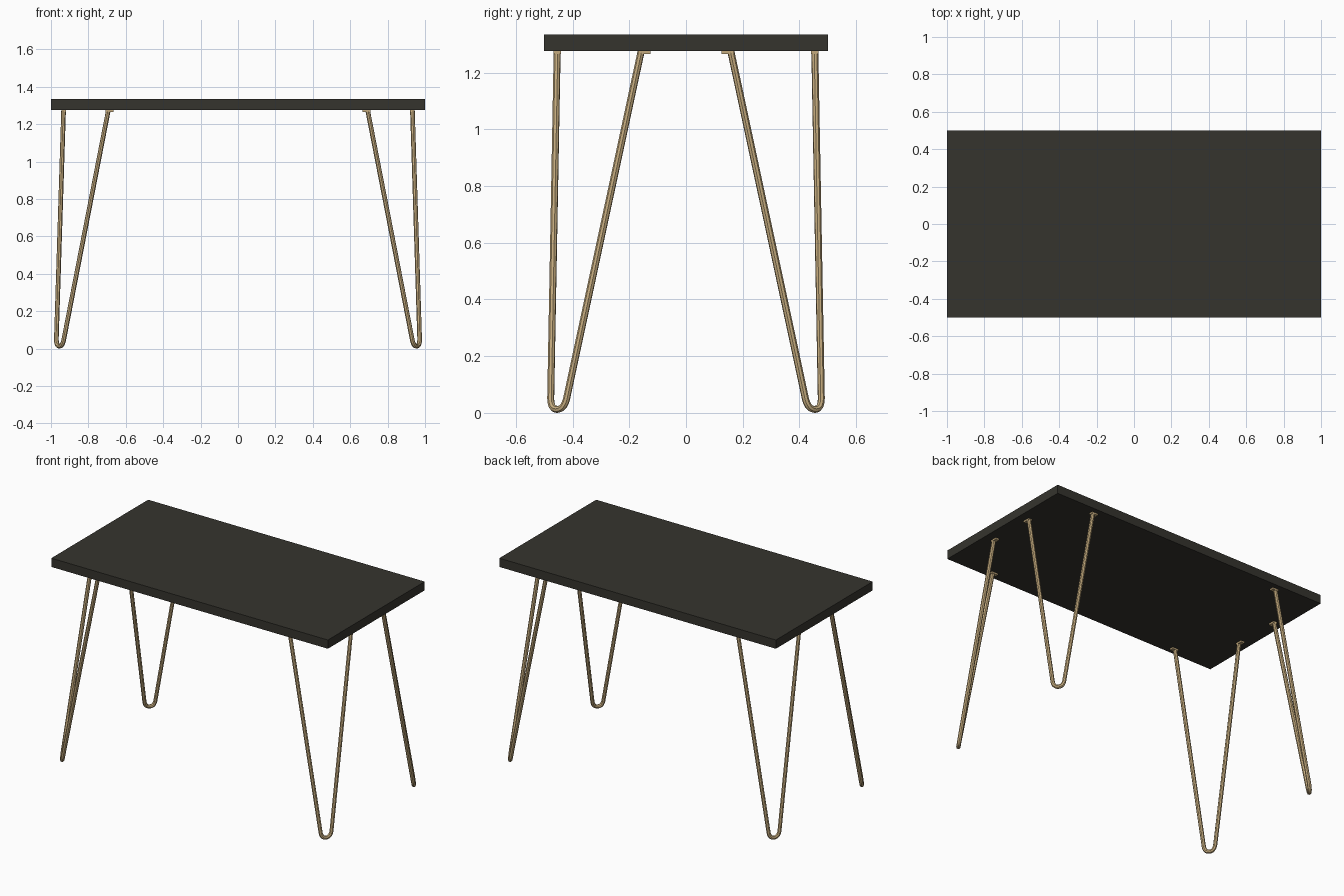
import bpy
from mathutils import Vector

if "Cube" in bpy.data.objects:
    bpy.data.objects.remove(bpy.data.objects["Cube"])


def material(name, rgb):
    m = bpy.data.materials.new(name)
    m.diffuse_color = (*rgb, 1)
    m.use_nodes = True
    m.node_tree.nodes["Principled BSDF"].inputs["Base Color"].default_value = m.diffuse_color
    return m


dark = material("dark_wood", (0.036, 0.034, 0.027))
brass = material("brass", (0.56, 0.41, 0.21))
R = 0.0125  # rod radius


def box(name, centre, size, mat):
    bpy.ops.mesh.primitive_cube_add(size=1, location=centre)
    o = bpy.context.object
    o.name = name
    o.scale = size
    bpy.ops.object.transform_apply(location=False, rotation=False, scale=True)
    o.data.materials.append(mat)
    return o


def bend(a, c, b, n=8):
    # rounded corner from a to b around c
    return [a * (1 - t) ** 2 + c * 2 * t * (1 - t) + b * t * t
            for t in (i / n for i in range(n + 1))]


def hairpin(name, sx, sy):
    # one bent rod: side strand, rounded foot, end strand
    top_a, low_a = Vector((0.932, 0.155, 1.29)), Vector((0.971, 0.420, 0.055))
    top_b, low_b = Vector((0.69, 0.454, 1.29)), Vector((0.930, 0.477, 0.055))
    cor_a, cor_b = Vector((0.972, 0.429, R)), Vector((0.937, 0.478, R))
    mid = (cor_a + cor_b) / 2
    path = [top_a] + bend(low_a, cor_a, mid) + bend(mid, cor_b, low_b)[1:] + [top_b]
    cu = bpy.data.curves.new(name, 'CURVE')
    cu.dimensions = '3D'
    cu.bevel_depth = R
    cu.bevel_resolution = 2
    sp = cu.splines.new('POLY')
    sp.points.add(len(path) - 1)
    for p, v in zip(sp.points, path):
        p.co = (v.x * sx, v.y * sy, v.z, 1)
    o = bpy.data.objects.new(name, cu)
    bpy.context.collection.objects.link(o)
    bpy.ops.object.select_all(action='DESELECT')
    o.select_set(True)
    bpy.context.view_layer.objects.active = o
    bpy.ops.object.convert(target='MESH')
    o = bpy.context.object
    o.data.materials.clear()
    o.data.materials.append(brass)
    bpy.ops.object.shade_smooth_by_angle()


# table top
box("table_top", (0, 0, 1.305), (2, 1, 0.057), dark)

# four hairpin legs with small mounting tabs
for sx, side in ((-1, "left"), (1, "right")):
    for sy, end in ((-1, "front"), (1, "back")):
        hairpin(f"{end}_{side}_leg", sx, sy)
        box(f"{end}_{side}_side_tab", (0.932 * sx, 0.148 * sy, 1.272), (0.025, 0.044, 0.012), brass)
        box(f"{end}_{side}_end_tab", (0.687 * sx, 0.454 * sy, 1.272), (0.044, 0.025, 0.012), brass)
